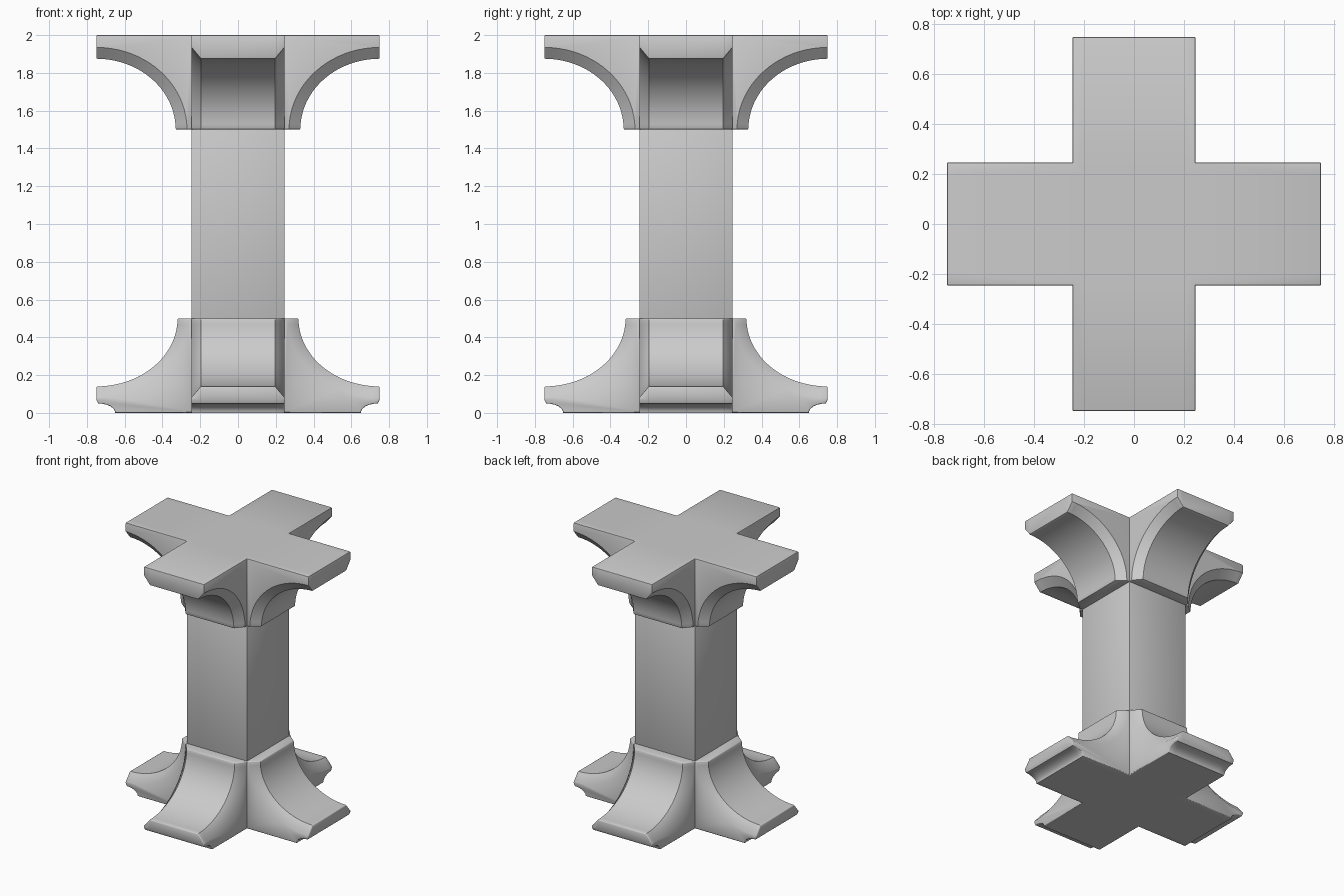
import bpy, bmesh
from math import sin, cos, pi, radians

if "Cube" in bpy.data.objects:
    bpy.data.objects.remove(bpy.data.objects["Cube"], do_unlink=True)

stone = bpy.data.materials.new("stone grey")
stone.use_nodes = True
stone.diffuse_color = (0.6, 0.6, 0.6, 1)
stone.node_tree.nodes["Principled BSDF"].inputs["Base Color"].default_value = stone.diffuse_color

HALF, REACH, CHAMFER = 0.247, 0.75, 0.05


def arc(cx, cz, rx, rz, start, end, steps):
    angles = [start + (end - start) * i / steps for i in range(steps + 1)]
    return [(cx + rx * cos(a), cz + rz * sin(a)) for a in angles]


def cap_profile(d):
    # flared bracket, grown inward by d
    return arc(REACH, 1.5, 0.42 + d, 0.375 + d, pi, pi / 2, 20) + [(REACH, 2)]


def base_profile(d):
    # flared foot with a small cove under its tip
    flare = arc(REACH, 0.5, 0.43 + d, 0.36 + d, pi, 1.5 * pi, 20)
    return flare + [(REACH, 0.07)] + arc(0.74, 0, 0.09, 0.05, pi / 2, pi, 6)


def finish(ob, angle):
    bpy.ops.object.select_all(action='DESELECT')
    ob.select_set(True)
    bpy.context.view_layer.objects.active = ob
    for m in list(ob.modifiers):
        bpy.ops.object.modifier_apply(modifier=m.name)
    bpy.ops.object.shade_smooth_by_angle(angle=radians(angle))


def add_object(name, bm):
    bmesh.ops.recalc_face_normals(bm, faces=bm.faces)
    mesh = bpy.data.meshes.new(name)
    bm.to_mesh(mesh)
    bm.free()
    mesh.materials.append(stone)
    ob = bpy.data.objects.new(name, mesh)
    bpy.context.collection.objects.link(ob)
    bev = ob.modifiers.new("soft edges", 'BEVEL')
    bev.width, bev.segments = 0.006, 2
    bev.limit_method, bev.angle_limit = 'ANGLE', radians(80)
    return ob


def make_bar(name, profile, turned):
    # mirrored profile lofted across the bar, chamfered along its flare
    bm = bmesh.new()
    rings = []
    for y, d in ((-HALF, 0.06), (CHAMFER - HALF, 0), (HALF - CHAMFER, 0), (HALF, 0.06)):
        side = profile(d)
        loop = side + [(-x, z) for x, z in reversed(side)]
        rings.append([bm.verts.new((-y, x, z) if turned else (x, y, z)) for x, z in loop])
    n = len(rings[0])
    for a, b in zip(rings, rings[1:]):
        for i in range(n):
            j = (i + 1) % n
            bm.faces.new((a[i], a[j], b[j], b[i]))
    bm.faces.new(rings[0])
    bm.faces.new(rings[-1])
    bmesh.ops.remove_doubles(bm, verts=bm.verts, dist=0.0005)
    return add_object(name, bm)


def make_cross(name, profile, angle):
    # two bars fused into a four-armed cross
    bar = make_bar(name, profile, False)
    other = make_bar(name + "_cross_bar", profile, True)
    finish(other, angle)
    union = bar.modifiers.new("fuse", 'BOOLEAN')
    union.operation, union.solver, union.object = 'UNION', 'EXACT', other
    finish(bar, angle)
    bpy.data.objects.remove(other, do_unlink=True)


make_cross("capital", cap_profile, 30)
make_cross("base", base_profile, 45)

# square shaft between base and capital
bm = bmesh.new()
bmesh.ops.create_cube(bm, size=1)
for v in bm.verts:
    v.co = (v.co.x * 2 * HALF, v.co.y * 2 * HALF, 1 + v.co.z * 1.04)
finish(add_object("shaft", bm), 30)
